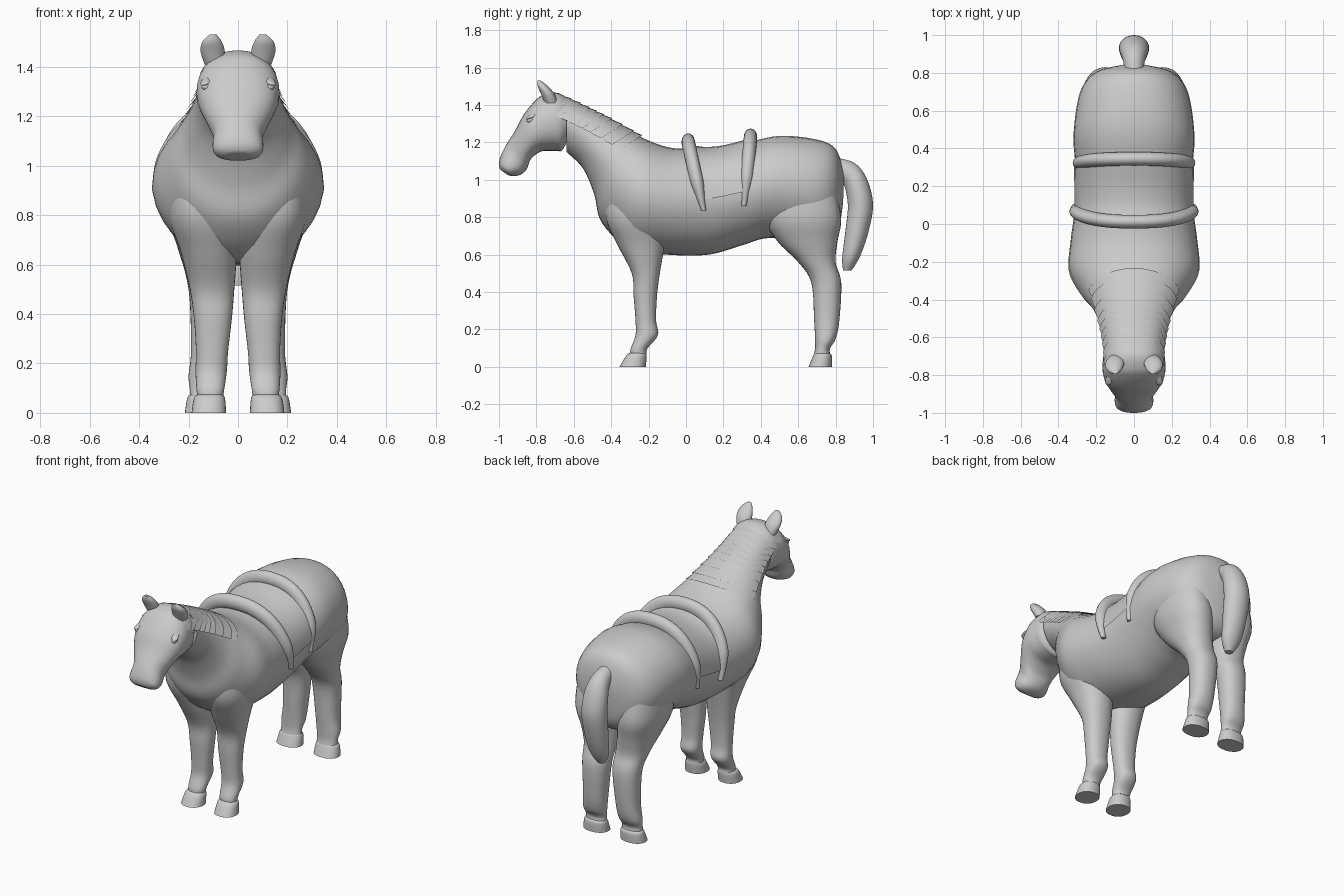
import bpy, bmesh, math
from mathutils import Vector

if "Cube" in bpy.data.objects:
    bpy.data.objects.remove(bpy.data.objects["Cube"])

grey = bpy.data.materials.new("plain_grey")
grey.use_nodes = True
GREY = (0.6, 0.6, 0.6, 1)
grey.diffuse_color = GREY
grey.node_tree.nodes["Principled BSDF"].inputs["Base Color"].default_value = GREY
SEG = 32


def smooth_rows(rows, steps=5):
    """Catmull-Rom interpolation of a short table of sections."""
    out = []
    pts = [rows[0]] + rows + [rows[-1]]
    for a, b, c, d in zip(pts, pts[1:], pts[2:], pts[3:]):
        for s in range(steps):
            t = s / steps
            out.append([(2 * q + (r - p) * t + (2 * p - 5 * q + 4 * r - u) * t * t
                         + (3 * q - p - 3 * r + u) * t ** 3) / 2
                        for p, q, r, u in zip(a, b, c, d)])
    return out + [list(rows[-1])]


def oval(centre, up, side, power=1.0, taper=0.0):
    """Rounded section; taper narrows its lower half."""
    ring = []
    for i in range(SEG):
        t = math.tau * i / SEG
        c, s = math.cos(t), math.sin(t)
        narrow = 1 - taper * max(0, -c)
        ring.append(centre + up * math.copysign(abs(c) ** power, c)
                    + side * math.copysign(abs(s) ** power, s) * narrow)
    return ring


def skin(name, rings, closed=True, angle=50):
    """Join rings of points into a smooth surface."""
    bm = bmesh.new()
    vs = [[bm.verts.new(p) for p in ring] for ring in rings]
    n = len(rings[0])
    for a, b in zip(vs, vs[1:]):
        for i in range(n if closed else n - 1):
            j = (i + 1) % n
            bm.faces.new((a[i], a[j], b[j], b[i]))
    if closed:
        bm.faces.new(vs[0])
        bm.faces.new(vs[-1])
    bmesh.ops.recalc_face_normals(bm, faces=bm.faces)
    mesh = bpy.data.meshes.new(name)
    bm.to_mesh(mesh)
    bm.free()
    mesh.materials.append(grey)
    ob = bpy.data.objects.new(name, mesh)
    bpy.context.collection.objects.link(ob)
    bpy.ops.object.select_all(action='DESELECT')
    ob.select_set(True)
    bpy.context.view_layer.objects.active = ob
    bpy.ops.object.shade_smooth_by_angle(angle=math.radians(angle))


def section(row, power=1.0, taper=0.0):
    """Section from its upper point, lower point and half width."""
    y1, z1, y2, z2, w = row
    top, low = Vector((0, y1, z1)), Vector((0, y2, z2))
    return oval((top + low) / 2, (top - low) / 2, Vector((w, 0, 0)), power, taper)


def spine(name, rows, power=1.0, taper=0.0):
    skin(name, [section(r, power, taper) for r in smooth_rows(rows)])


def limb(name, rows, sx):
    """Upright limb from rows of height, front, back, inner and outer."""
    rings = []
    for z, y0, y1, x0, x1 in smooth_rows(rows):
        rings.append(oval(Vector((sx * (x0 + x1) / 2, (y0 + y1) / 2, z)),
                          Vector((0, (y1 - y0) / 2, 0)),
                          Vector((sx * (x1 - x0) / 2, 0, 0)), 0.9))
    skin(name, rings)


# Torso and neck
spine("body", [(.845, 1.04, .84, .88, .06), (.80, 1.165, .81, .74, .20),
               (.70, 1.215, .70, .67, .285), (.50, 1.235, .45, .69, .32),
               (.30, 1.195, .30, .65, .31), (.10, 1.17, .12, .60, .31),
               (-.07, 1.17, -.10, .60, .335), (-.20, 1.21, -.30, .63, .345),
               (-.30, 1.265, -.45, .77, .28), (-.40, 1.325, -.49, .92, .22),
               (-.52, 1.385, -.55, 1.06, .178), (-.64, 1.445, -.64, 1.15, .155)],
      0.92, 0.14)

# Head
spine("head", [(-.58, 1.40, -.62, 1.24, .11), (-.68, 1.463, -.66, 1.16, .155),
               (-.76, 1.455, -.69, 1.155, .165), (-.81, 1.42, -.73, 1.155, .167),
               (-.87, 1.345, -.78, 1.15, .155), (-.915, 1.26, -.83, 1.11, .125),
               (-.96, 1.19, -.85, 1.06, .10), (-.99, 1.13, -.88, 1.03, .103),
               (-1.0, 1.09, -.92, 1.02, .094), (-.995, 1.06, -.95, 1.025, .06),
               (-.98, 1.045, -.965, 1.035, .02)], 0.9)

# Tail
spine("tail", [(.80, 1.12, .80, 1.04, .045), (.90, 1.09, .845, .97, .06),
               (.965, 1.01, .86, .91, .075), (1.0, .87, .865, .84, .08),
               (.975, .72, .85, .71, .075), (.93, .59, .835, .58, .06),
               (.885, .515, .84, .515, .025)])

# Legs and hooves on both sides
front = [(.98, -.42, -.12, .06, .27), (.80, -.43, -.10, .01, .28),
         (.65, -.365, -.115, .005, .232), (.50, -.29, -.14, .015, .195),
         (.38, -.28, -.155, .025, .178), (.25, -.27, -.16, .04, .17),
         (.17, -.27, -.15, .045, .172), (.10, -.295, -.205, .055, .168),
         (.07, -.30, -.21, .06, .165)]
back = [(.98, .45, .79, .06, .27), (.80, .42, .83, .02, .282),
        (.67, .49, .81, .015, .245), (.56, .60, .80, .015, .212),
        (.45, .67, .83, .02, .195), (.25, .685, .82, .04, .19),
        (.15, .69, .80, .05, .20), (.10, .69, .77, .06, .195),
        (.07, .685, .77, .06, .195)]
front_hoof = [(.075, -.30, -.215, .065, .162), (.06, -.32, -.21, .053, .178),
              (0, -.355, -.215, .048, .188)]
back_hoof = [(.075, .69, .765, .065, .19), (.06, .68, .78, .055, .205),
             (0, .655, .78, .05, .215)]

for side, sx in (("left", 1), ("right", -1)):
    limb(side + "_front_leg", front, sx)
    limb(side + "_back_leg", back, sx)
    limb(side + "_front_hoof", front_hoof, sx)
    limb(side + "_back_hoof", back_hoof, sx)

    # Ear, leaning slightly forward
    ear = []
    for x, y, z, rx, ry in smooth_rows([(.095, -.72, 1.41, .04, .035), (.102, -.74, 1.46, .049, .036),
                                        (.105, -.765, 1.50, .04, .028), (.10, -.785, 1.53, .014, .01)]):
        ear.append(oval(Vector((sx * x, y, z)), Vector((0, ry, 0)), Vector((rx, 0, 0))))
    skin(side + "_ear", ear)

    # Eye with a brow ridge, and nostril
    for part, place, size, tilt in (("eye", (.126, -.825, 1.325), (.020, .030, .018), .4),
                                    ("brow", (.126, -.82, 1.345), (.022, .042, .010), .5),
                                    ("nostril", (.062, -.965, 1.10), (.024, .020, .022), 0)):
        bpy.ops.mesh.primitive_uv_sphere_add(segments=16, ring_count=10,
                                             location=(sx * place[0], place[1], place[2]),
                                             rotation=(tilt, 0, sx * tilt))
        ob = bpy.context.object
        ob.name = side + "_" + part
        ob.scale = size
        ob.data.materials.append(grey)
        bpy.ops.object.shade_smooth()

# Mane: overlapping layers, each lying back along the crest and flaring at its rear edge
crest = smooth_rows([(-.24, 1.235, .235), (-.40, 1.325, .19),
                     (-.52, 1.385, .165), (-.65, 1.447, .155)], 3)
for k, (rear, fore) in enumerate(zip(crest, crest[1:])):
    arcs = []
    for (y, z, w), grow in ((fore, 1.0), (rear, 1.045)):
        ring = section((y, z, y - .28, z - .18, w))
        mid = sum(ring, Vector()) / SEG
        arcs.append([mid + (ring[i] - mid) * grow for i in range(-7, 8)])
    skin("mane_layer_%d" % (k + 1), arcs, closed=False)


# Saddle rolls arching over the back
def roll(name, y_top, y_end, z_top, z_end, width):
    rings, steps = [], 40
    for i in range(steps + 1):
        t = math.pi * i / steps
        c, s = math.cos(t), math.sin(t)
        x = math.copysign(abs(c) ** .85, c) * width
        z = z_end + (z_top - z_end) * s ** .85
        y = y_end + (y_top - y_end) * s ** .8
        full = .35 + .65 * min(1, s * 3)
        rings.append(oval(Vector((x, y, z)), Vector((c, 0, s)) * .046 * full,
                          Vector((0, .036 * full, 0))))
    skin(name, rings)


roll("front_saddle_roll", .012, .095, 1.202, .835, .312)
roll("rear_saddle_roll", .345, .31, 1.228, .86, .295)

# Saddle seat between the rolls
seat = []
for row in smooth_rows([(.02, 1.19, .08, .62, .318), (.10, 1.176, .12, .62, .316),
                        (.20, 1.185, .20, .64, .316), (.34, 1.22, .31, .66, .318)]):
    ring = section(row, .92)
    seat.append([ring[i] for i in range(-8, 9)])
skin("saddle_seat", seat, closed=False)
